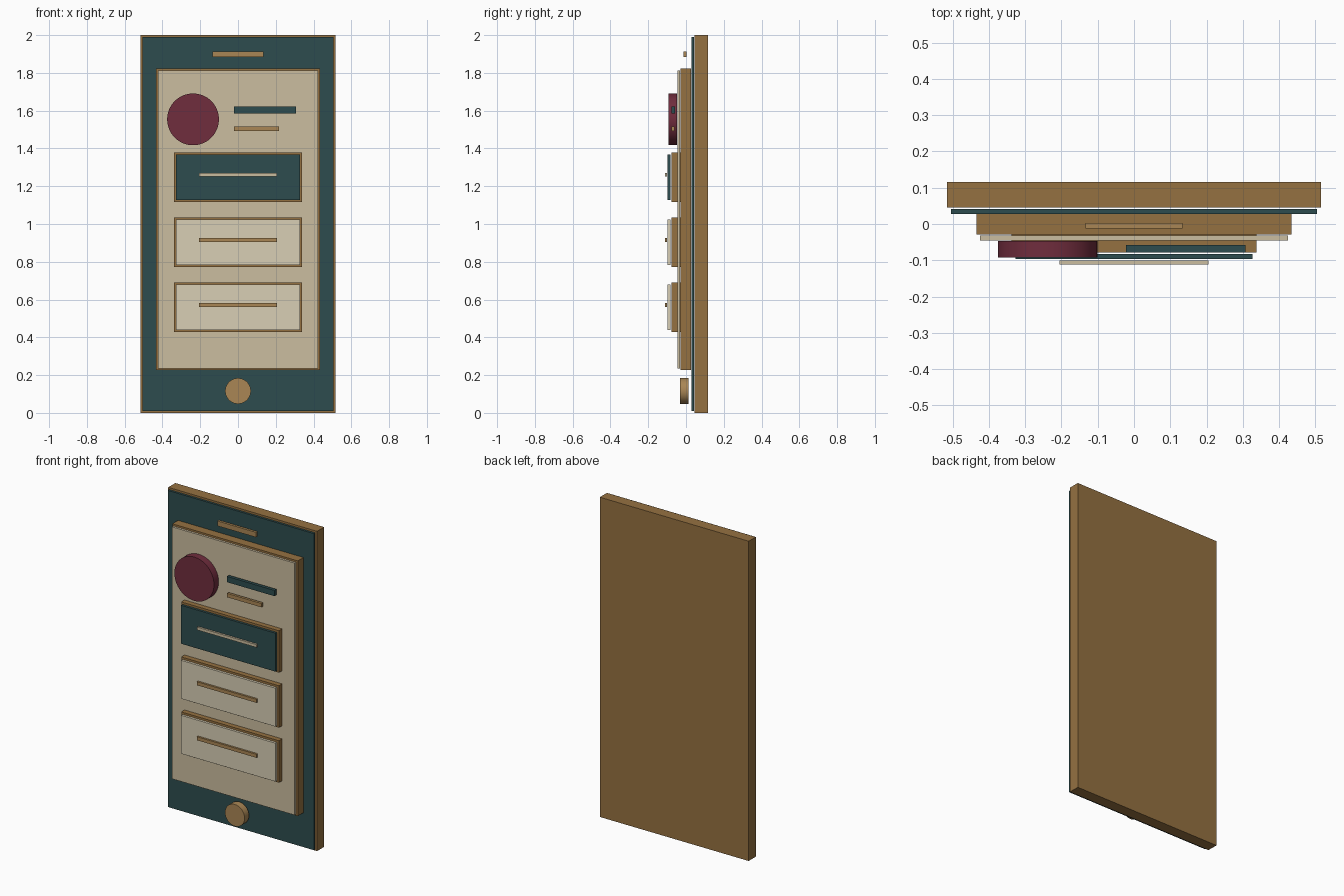
import bpy
import math

if "Cube" in bpy.data.objects:
    bpy.data.objects.remove(bpy.data.objects["Cube"])


def material(name, r, g, b):
    m = bpy.data.materials.new(name)
    m.diffuse_color = (r, g, b, 1)
    m.use_nodes = True
    m.node_tree.nodes["Principled BSDF"].inputs["Base Color"].default_value = m.diffuse_color
    return m


WOOD = material("wood", 0.30, 0.165, 0.053)
TEAL = material("teal", 0.026, 0.073, 0.077)
CREAM = material("cream", 0.60, 0.51, 0.35)
IVORY = material("ivory", 0.69, 0.62, 0.46)
WINE = material("wine", 0.162, 0.026, 0.047)
BRASS = material("brass", 0.40, 0.24, 0.09)


def box(name, x, y, z, mat):
    """Box from (min, max) ranges on each axis."""
    bpy.ops.mesh.primitive_cube_add(size=1, location=[sum(r) / 2 for r in (x, y, z)])
    o = bpy.context.object
    o.name = name
    o.scale = [r[1] - r[0] for r in (x, y, z)]
    bpy.ops.object.transform_apply(location=False, rotation=False, scale=True)
    o.data.materials.append(mat)
    return o


def disc(name, x, z, radius, y, mat):
    """Round disc facing the front."""
    bpy.ops.mesh.primitive_cylinder_add(
        vertices=64, radius=radius, depth=y[1] - y[0],
        location=(x, sum(y) / 2, z), rotation=(math.pi / 2, 0, 0))
    o = bpy.context.object
    o.name = name
    o.data.materials.append(mat)
    bpy.ops.object.shade_smooth_by_angle()
    return o


# Body: back board, front panel, screen surround and screen
box("back_board", (-0.515, 0.515), (0.046, 0.116), (0, 2), WOOD)
box("front_panel", (-0.505, 0.505), (0.028, 0.042), (0.01, 1.99), TEAL)
box("screen_surround", (-0.434, 0.434), (-0.029, 0.027), (0.226, 1.822), WOOD)
box("screen", (-0.424, 0.424), (-0.046, -0.032), (0.236, 1.812), CREAM)

# Speaker slot and home button
box("speaker_slot", (-0.134, 0.134), (-0.013, 0.003), (1.883, 1.914), BRASS)
disc("home_button", 0, 0.116, 0.068, (-0.032, 0.012), BRASS)

# Profile header: round badge with two text bars
disc("profile_badge", -0.238, 1.554, 0.137, (-0.093, -0.047), WINE)
box("title_bar", (-0.022, 0.307), (-0.078, -0.058), (1.586, 1.622), TEAL)
box("subtitle_bar", (-0.022, 0.217), (-0.078, -0.062), (1.492, 1.516), BRASS)

# Three stacked cards, the top one highlighted
for i, (face, line) in enumerate([(TEAL, CREAM), (IVORY, BRASS), (IVORY, BRASS)]):
    z = 1.247 - i * 0.344
    box(f"card_base_{i + 1}", (-0.338, 0.338), (-0.078, -0.028), (z - 0.131, z + 0.131), WOOD)
    box(f"card_face_{i + 1}", (-0.327, 0.327), (-0.097, -0.082), (z - 0.12, z + 0.12), face)
    h = 0.009 if i == 0 else 0.011
    box(f"card_line_{i + 1}", (-0.206, 0.206), (-0.112, -0.1), (z + 0.013 - h, z + 0.013 + h), line)
